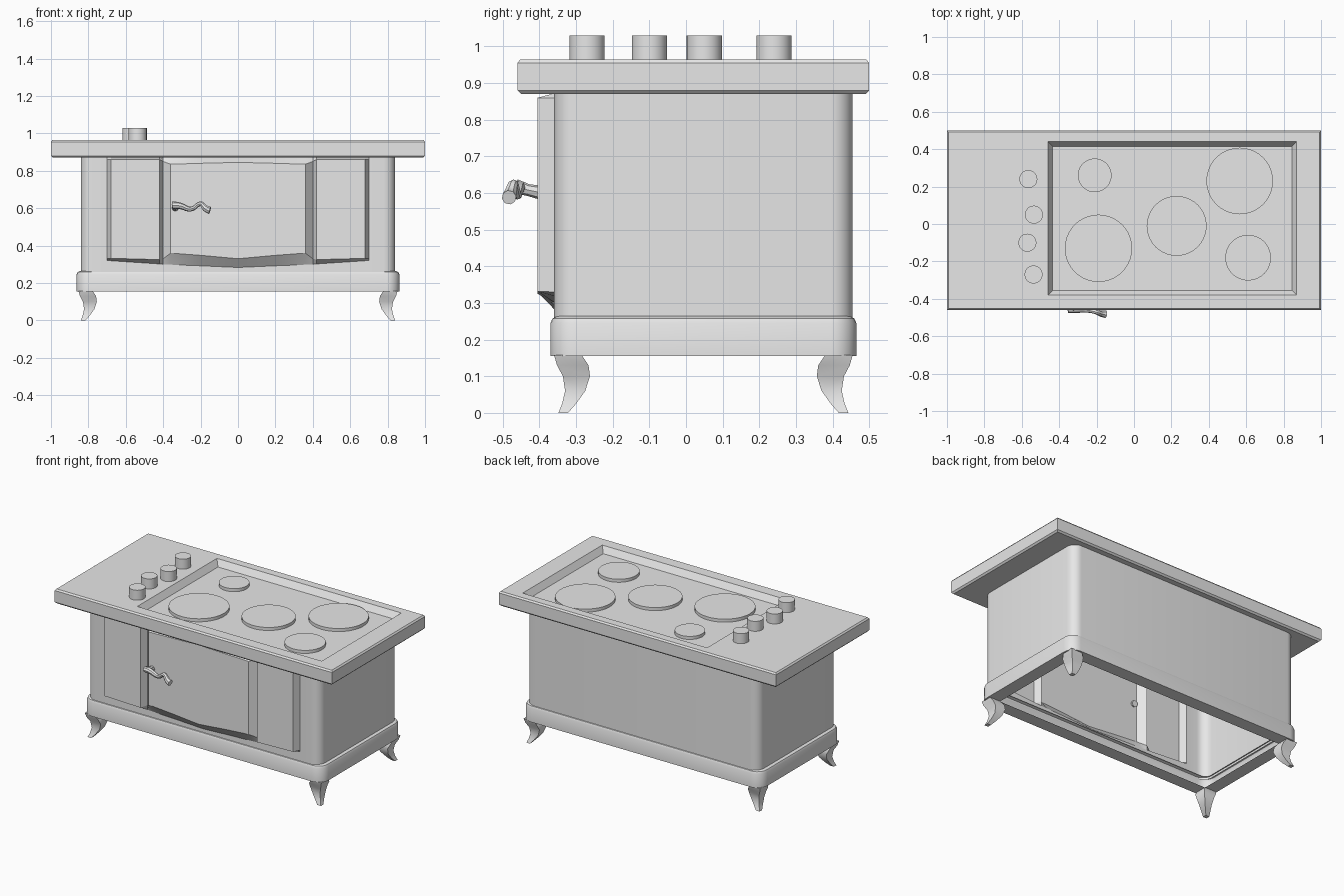
import bpy, bmesh
from math import sin, cos, pi

cube = bpy.data.objects.get("Cube")
if cube:
    bpy.data.objects.remove(cube, do_unlink=True)

grey = bpy.data.materials.new("plain_grey")
grey.use_nodes = True
grey.diffuse_color = (0.8, 0.8, 0.8, 1)
for node in grey.node_tree.nodes:
    if node.type == 'BSDF_PRINCIPLED':
        node.inputs["Base Color"].default_value = (0.8, 0.8, 0.8, 1)


def smooth(ob):
    bpy.ops.object.select_all(action='DESELECT')
    ob.select_set(True)
    bpy.context.view_layer.objects.active = ob
    bpy.ops.object.shade_smooth_by_angle(angle=pi / 6)


def finish(name, bm, solid=False):
    if solid:
        bmesh.ops.recalc_face_normals(bm, faces=bm.faces)
    mesh = bpy.data.meshes.new(name)
    bm.to_mesh(mesh)
    bm.free()
    mesh.materials.append(grey)
    ob = bpy.data.objects.new(name, mesh)
    bpy.context.scene.collection.objects.link(ob)
    smooth(ob)
    return ob


def loft(name, loops, closed=True, caps=False):
    """Skin a stack of equal-length point loops."""
    bm = bmesh.new()
    rows = [[bm.verts.new(p) for p in loop] for loop in loops]
    n = len(rows[0])
    for a, b in zip(rows, rows[1:]):
        for i in range(n if closed else n - 1):
            k = (i + 1) % n
            bm.faces.new((a[i], a[k], b[k], b[i]))
    if caps:
        bm.faces.new(rows[0][::-1])
        bm.faces.new(rows[-1])
    return finish(name, bm, solid=caps)


def round_rect(hx, y0, y1, r, z, steps=6):
    """Rounded rectangle, starting at the front +x corner."""
    corners = [(hx - r, y0 + r), (hx - r, y1 - r), (r - hx, y1 - r), (r - hx, y0 + r)]
    pts = []
    for q, (cx, cy) in enumerate(corners):
        for s in range(steps + 1):
            a = (q - 1 + s / steps) * pi / 2
            pts.append((cx + r * cos(a), cy + r * sin(a), z))
    return pts


def rect(x0, x1, y0, y1, z, d=0.0):
    return [(x0 + d, y0 + d, z), (x1 - d, y0 + d, z), (x1 - d, y1 - d, z), (x0 + d, y1 - d, z)]


def disc(name, x, y, z0, z1, r):
    bm = bmesh.new()
    bmesh.ops.create_cone(bm, cap_ends=True, segments=40, radius1=r, radius2=r, depth=z1 - z0)
    bmesh.ops.translate(bm, verts=bm.verts, vec=(x, y, (z0 + z1) / 2))
    return finish(name, bm)


FRONT, BACK = -0.36, 0.455
TOP = 0.872

# Worktop with chamfered edges and a sunken hob tray
outer = (-1, 1, -0.46, 0.5)
tray = (-0.46, 0.87, -0.38, 0.44)
loft("worktop", [
    rect(*outer, 0.87, 0.01), rect(*outer, 0.88), rect(*outer, 0.955), rect(*outer, 0.965, 0.008),
    rect(*tray, 0.965), rect(*tray, 0.925, 0.025)], caps=True)

# Hot plates
for i, (x, y, r) in enumerate([(-0.21, 0.26, 0.09), (0.565, 0.23, 0.178), (-0.19, -0.13, 0.18),
                               (0.228, -0.01, 0.16), (0.61, -0.18, 0.122)]):
    disc(f"hot_plate_{i + 1}", x, y, 0.92, 0.945, r)

# Control knobs
for i, (x, y) in enumerate([(-0.565, 0.24), (-0.535, 0.05), (-0.57, -0.1), (-0.537, -0.27)]):
    disc(f"knob_{i + 1}", x, y, 0.96, 1.03, 0.048)

# Body side and back walls, open at the front between the panel edges
walls = []
for z in (0.25, TOP):
    walls.append([(0.7, FRONT, z)] + round_rect(0.84, FRONT, BACK, 0.06, z) + [(-0.7, FRONT, z)])
loft("body_walls", walls, closed=False)

# Front wall: raised door and side panels, each column is
# x, base bottom, raised bottom, raised top, raised or not
half = [(0.70, 0.32, 0.33, 0.86, 0), (0.68, 0.319, 0.332, 0.86, 1), (0.42, 0.302, 0.325, 0.86, 1),
        (0.40, 0.30, 0.33, 0.85, 0), (0.36, 0.298, 0.36, 0.835, 1), (0.2, 0.292, 0.348, 0.84, 1)]
columns = [(-c[0],) + c[1:] for c in half] + [(0, 0.283, 0.33, 0.845, 1)] + half[::-1]
bm = bmesh.new()
grid = []
for x, low, bottom, top, raised in columns:
    y = FRONT - 0.045 * raised
    grid.append([bm.verts.new(p) for p in (
        (x, FRONT, 0.25), (x, FRONT, low), (x, y, bottom), (x, y, top), (x, FRONT, TOP))])
for a, b in zip(grid, grid[1:]):
    for j in range(4):
        bm.faces.new((a[j], b[j], b[j + 1], a[j + 1]))
finish("front_door_and_panels", bm)

# Plinth: a rounded band with an open underside
profile = [(0.085, 0.155), (0, 0.155), (0, 0.245), (0.006, 0.258), (0.018, 0.264), (0.03, 0.264)]
loft("plinth", [round_rect(0.863 - d, FRONT - 0.01 + d, BACK + 0.01 - d, max(0.07 - d, 0.005), z)
                for d, z in profile])

# Curved legs: height, outer inset and inner inset from the plinth corner
sections = [(0, 0.022, 0.048), (0.025, 0.032, 0.07), (0.06, 0.04, 0.095),
            (0.1, 0.034, 0.108), (0.13, 0.018, 0.104), (0.158, 0.01, 0.085)]
for sx, side in ((1, "left"), (-1, "right")):
    for sy, end in ((-1, "front"), (1, "back")):
        loops = []
        for z, o, i in sections:
            loops.append([(sx * (0.863 - u), 0.0475 + sy * (0.4175 - v), z)
                          for u, v in ((o, o), (i, o), (i, i), (o, i))])
        loft(f"{end}_{side}_leg", loops, caps=True)

# Wavy door handle
curve = bpy.data.curves.new("door_handle", 'CURVE')
curve.dimensions = '3D'
curve.bevel_depth = 0.02
curve.bevel_resolution = 2
curve.use_fill_caps = True


def sweep(points, kind):
    spline = curve.splines.new(kind)
    spline.points.add(len(points) - 1)
    for p, (x, y, z, r) in zip(spline.points, points):
        p.co = (x, y, z, 1)
        p.radius = r
    if kind == 'NURBS':
        spline.use_endpoint_u = True
        spline.order_u = 3
        spline.resolution_u = 4


sweep([(-0.335, -0.39, 0.6, 1), (-0.335, -0.43, 0.608, 0.8), (-0.335, -0.465, 0.618, 1)], 'POLY')
sweep([(-0.35, -0.455, 0.615, 1), (-0.31, -0.458, 0.618, 0.9), (-0.25, -0.46, 0.585, 0.6),
       (-0.2, -0.47, 0.635, 0.6), (-0.175, -0.48, 0.595, 0.9), (-0.15, -0.483, 0.588, 1)], 'NURBS')
handle = bpy.data.objects.new("door_handle", curve)
bpy.context.scene.collection.objects.link(handle)
bpy.ops.object.select_all(action='DESELECT')
handle.select_set(True)
bpy.context.view_layer.objects.active = handle
bpy.ops.object.convert(target='MESH')
handle = bpy.context.view_layer.objects.active
handle.data.materials.clear()
handle.data.materials.append(grey)
smooth(handle)
